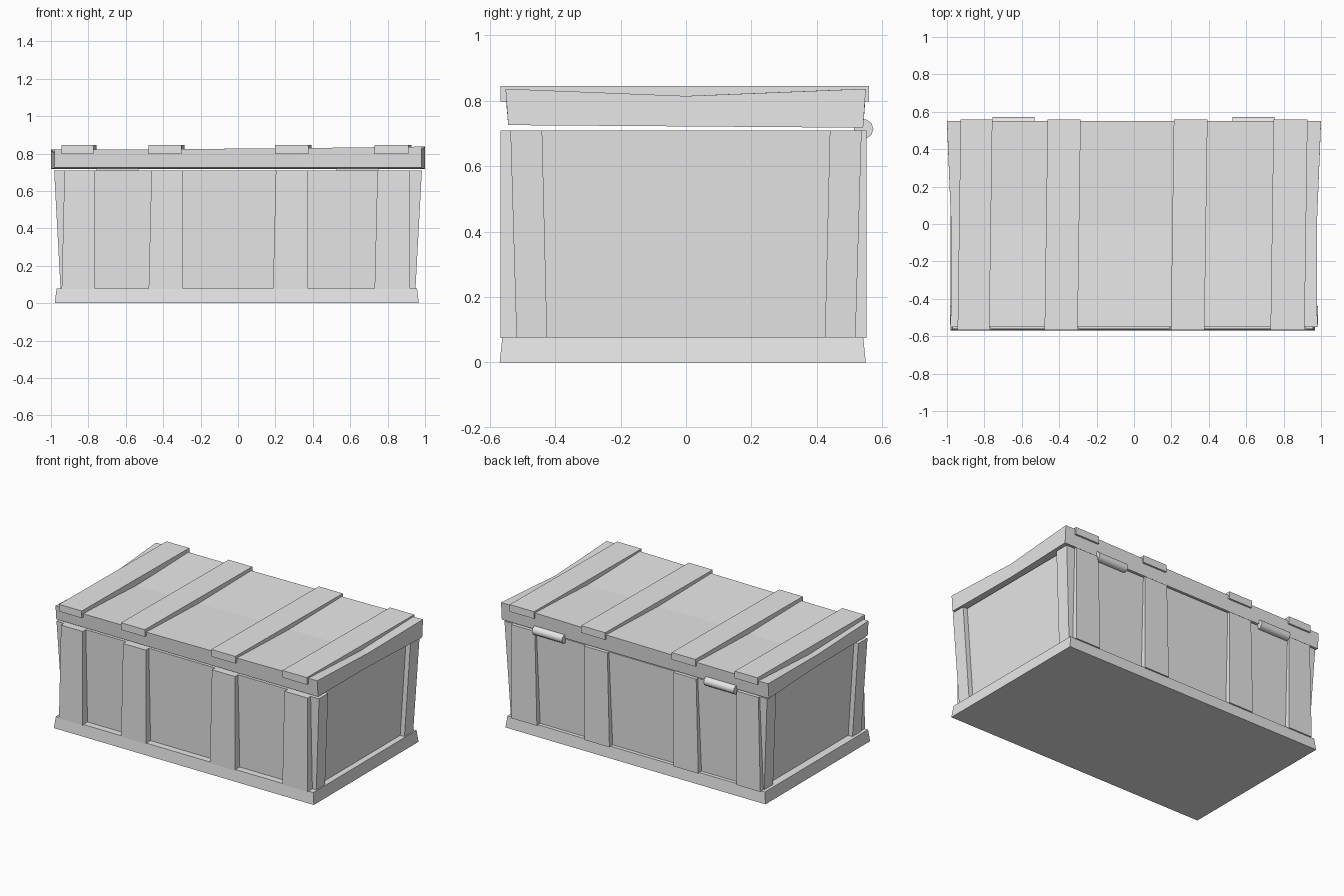
import bpy, bmesh, math
from mathutils import Vector, Matrix

cube = bpy.data.objects.get("Cube")
if cube:
    bpy.data.objects.remove(cube, do_unlink=True)

grey = bpy.data.materials.new("plain grey")
grey.use_nodes = True
tone = (0.8, 0.8, 0.8, 1)
grey.diffuse_color = tone
grey.node_tree.nodes["Principled BSDF"].inputs["Base Color"].default_value = tone


def finish(name, bm):
    bmesh.ops.recalc_face_normals(bm, faces=bm.faces)
    mesh = bpy.data.meshes.new(name)
    bm.to_mesh(mesh)
    bm.free()
    mesh.materials.append(grey)
    ob = bpy.data.objects.new(name, mesh)
    bpy.context.collection.objects.link(ob)
    return ob


def box(name, xs, ys, zs, warp=None, cuts=()):
    """Box between ranges; cuts are (axis, position) loops; warp moves each vertex."""
    bm = bmesh.new()
    bmesh.ops.create_cube(bm, size=1)
    for v in bm.verts:
        v.co = Vector([r[0] + (c + 0.5) * (r[1] - r[0]) for c, r in zip(v.co, (xs, ys, zs))])
    for axis, pos in cuts:
        normal = Vector((0, 0, 0))
        normal[axis] = 1
        bmesh.ops.bisect_plane(bm, geom=bm.verts[:] + bm.edges[:] + bm.faces[:],
                               plane_co=normal * pos, plane_no=normal)
    if warp:
        for v in bm.verts:
            v.co = warp(v.co.copy())
    return finish(name, bm)


# Base plinth, slightly drawn in along its upper edge
def plinth_warp(p):
    if p.z > 0.04:
        p.x *= 0.99
        p.y *= 0.985
    return p


box("base_plinth", (-0.98, 0.967), (-0.57, 0.55), (0, 0.078), plinth_warp)


# Body, flaring outward towards the top
BOTTOM, TOP = 0.07, 0.71


def flare(p):
    t = (p.z - BOTTOM) / (TOP - BOTTOM)
    p.x *= 0.965 + 0.035 * t
    p.y *= 0.965 + 0.035 * t
    return p


box("body", (-0.95, 0.95), (-0.535, 0.535), (BOTTOM, TOP), flare)

# Corner posts on both ends
for side, end in ((1, "left"), (-1, "right")):
    for face, where in ((-1, "front"), (1, "back")):
        xs = sorted((side * 0.92, side * 0.983))
        ys = sorted((face * 0.44, face * 0.537))
        box(f"{where}_{end}_post", xs, ys, (BOTTOM, TOP), flare)

# Vertical battens and lid battens, each leaning a little along one edge
battens = ((-0.935, -0.765), (-0.47, -0.293), (0.195, 0.375), (0.738, 0.92))
for i, (x0, x1) in enumerate(battens, 1):
    def lean(p, x0=x0, x1=x1):
        if p.x < (x0 + x1) / 2:
            p.x += 0.015 * (p.z - 0.4) / 0.63
        return p

    def skew(p, x0=x0, x1=x1):
        p.x += 0.008 * p.y / 0.56 + (0.01 if x0 > 0 and x0 < 0.5 else 0)
        return p

    box(f"front_batten_{i}", (x0, x1), (-0.568, -0.505), (0.075, TOP), lean)
    box(f"back_batten_{i}", (x0, x1), (0.505, 0.552), (0.075, TOP), lean)
    box(f"lid_batten_{i}", (x0, x1), (-0.567, 0.56), (0.798, 0.846), skew)


# Lid: sagging middle, higher at the left, wider at the back
def lid_warp(p):
    middle = 1 - min(abs(p.y) / 0.54, 1)
    outer = abs(p.x)
    if p.z > 0.78:
        p.z += 0.008 * p.x - 0.022 * middle * (0.4 + 0.6 * outer)
        p.z += 0.004 * outer
    else:
        p.z -= 0.004 * p.y / 0.55
    p.x *= 0.99 + 0.01 * p.y / 0.55 - 0.012 * middle * outer
    if p.z < 0.78:
        p.y *= 0.985
    return p


box("lid", (-1, 1), (-0.552, 0.55), (0.722, 0.825), lid_warp,
    cuts=((1, 0), (0, -0.35), (0, 0.35)))

# Barrel hinges at the back
for x, end in ((0.64, "left"), (-0.645, "right")):
    bm = bmesh.new()
    bmesh.ops.create_cone(bm, cap_ends=True, segments=10, radius1=0.03, radius2=0.03, depth=0.225,
                          matrix=Matrix.Translation((x, 0.543, 0.714)) @ Matrix.Rotation(math.pi / 2, 4, "Y"))
    hinge = finish(f"{end}_hinge", bm)
    bpy.ops.object.select_all(action="DESELECT")
    hinge.select_set(True)
    bpy.context.view_layer.objects.active = hinge
    bpy.ops.object.shade_smooth_by_angle(angle=math.radians(40))
